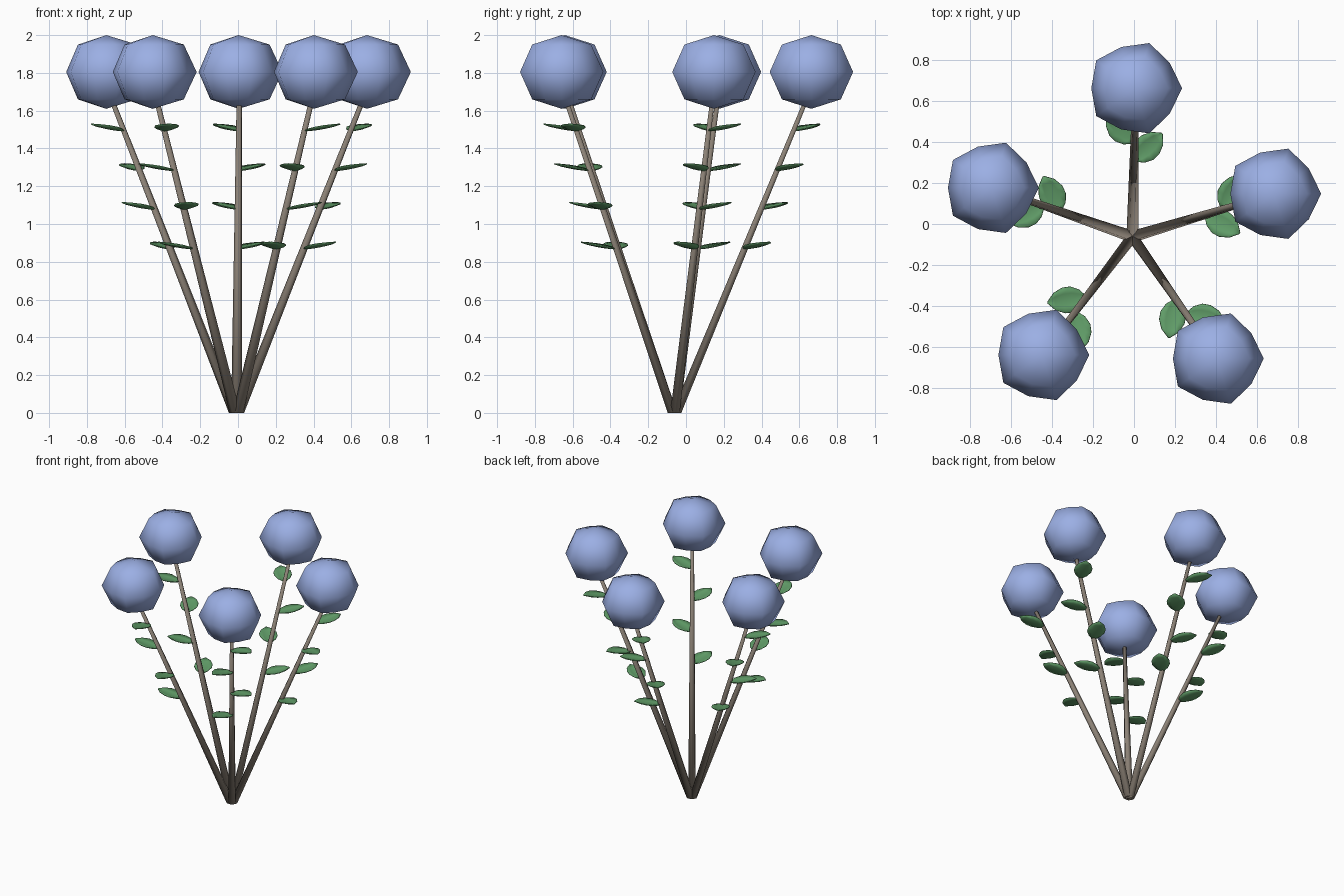
import bpy, bmesh, math
from mathutils import Vector

if "Cube" in bpy.data.objects:
    bpy.data.objects.remove(bpy.data.objects["Cube"])

CENTRE = Vector((-0.008, -0.062, 0))


def material(name, rgb):
    m = bpy.data.materials.new(name)
    m.diffuse_color = (*rgb, 1)
    m.use_nodes = True
    m.node_tree.nodes["Principled BSDF"].inputs["Base Color"].default_value = m.diffuse_color
    return m


BLUE = material("petal_blue", (0.33, 0.43, 0.78))
BROWN = material("stem_brown", (0.26, 0.22, 0.18))
GREEN = material("leaf_green", (0.12, 0.34, 0.14))


def finish(bm, name, mat, smooth=True):
    bmesh.ops.remove_doubles(bm, verts=bm.verts, dist=1e-5)
    bmesh.ops.recalc_face_normals(bm, faces=bm.faces)
    me = bpy.data.meshes.new(name)
    bm.to_mesh(me)
    bm.free()
    me.materials.append(mat)
    for p in me.polygons:
        p.use_smooth = smooth
    ob = bpy.data.objects.new(name, me)
    bpy.context.collection.objects.link(ob)
    return ob


def loft(bm, rings, closed=True):
    rows = [[bm.verts.new(p) for p in r] for r in rings]
    n = len(rows[0])
    for a, b in zip(rows, rows[1:]):
        for i in range(n if closed else n - 1):
            j = (i + 1) % n
            bm.faces.new((a[i], a[j], b[j], b[i]))
    return rows


def flower_head(name, c):
    # faceted ball: ten sides with slightly stronger corners every 72 degrees
    bm = bmesh.new()
    rings = []
    for z, k in ((-0.145, 0.707), (0, 1), (0.145, 0.707)):
        rings.append([c + Vector((k * r * math.cos(a), k * r * math.sin(a), z))
                      for i in range(10)
                      for a, r in [(i * math.pi / 5, 0.212 if i % 2 else 0.232)]])
    rows = loft(bm, rings)
    for row, z in ((rows[0], -0.195), (rows[-1], 0.195)):
        pole = bm.verts.new(c + Vector((0, 0, z)))
        for i in range(10):
            bm.faces.new((row[i], row[(i + 1) % 10], pole))
    return finish(bm, name, BLUE)


def stem(name, p, q):
    # tapered six-sided stalk with level ends
    bm = bmesh.new()
    rows = loft(bm, [[c + Vector((r * math.cos(i * math.pi / 3),
                                  r * math.sin(i * math.pi / 3), 0)) for i in range(6)]
                     for c, r in ((p, 0.029), (q, 0.014))])
    bm.faces.new(rows[0])
    bm.faces.new(rows[1])
    return finish(bm, name, BROWN)


def leaf(name, base, ang):
    # cupped almond blade, rising towards the tip
    d = Vector((math.cos(ang), math.sin(ang), 0))
    s = Vector((-d.y, d.x, 0))
    bm = bmesh.new()
    rings = []
    for x, w, z in ((0, 0.006, 0), (0.03, 0.042, 0.002), (0.07, 0.062, 0.007),
                    (0.11, 0.062, 0.014), (0.155, 0.042, 0.024), (0.19, 0.003, 0.036)):
        rings.append([base + d * x + s * w * u + Vector((0, 0, z + 0.22 * w * u * u))
                      for u in (-1, -0.5, 0, 0.5, 1)])
    loft(bm, rings, closed=False)
    ob = finish(bm, name, GREEN)
    thick = ob.modifiers.new("thickness", 'SOLIDIFY')
    thick.thickness = 0.005
    return ob


# five flowers fanned out around the shared foot
for n in range(5):
    a = math.radians(88.8 + 72 * n)
    out = Vector((math.cos(a), math.sin(a), 0))
    foot = CENTRE + out * 0.012
    top = CENTRE + out * 0.70 + Vector((0, 0, 1.66))
    flower_head(f"flower_head_{n + 1}", CENTRE + out * 0.726 + Vector((-0.004, 0, 1.805)))
    stem(f"stem_{n + 1}", foot, top)
    # four alternating leaves per stem
    for k, z in enumerate((0.87, 1.08, 1.285, 1.495)):
        side = math.radians(45 if k % 2 else -45)
        leaf(f"leaf_{n + 1}_{k + 1}", foot.lerp(top, z / 1.66), a + side)
